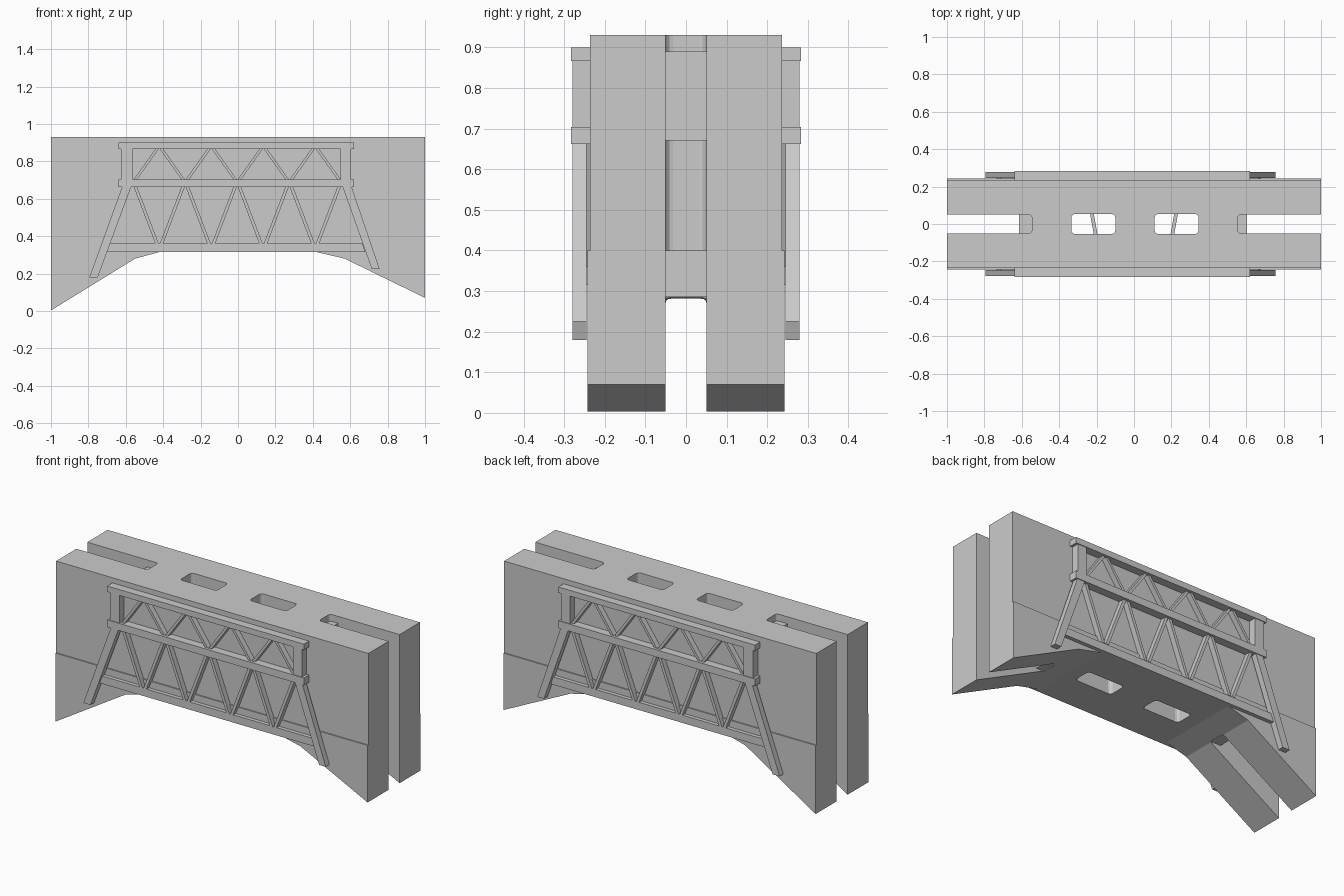
import bpy, bmesh, math
from mathutils import Vector

if "Cube" in bpy.data.objects:
    bpy.data.objects.remove(bpy.data.objects["Cube"])


def prism(name, pts, lo, hi, axis='y'):
    """Extrude a closed profile: (x, z) along y, or (x, y) along z."""
    bm = bmesh.new()
    co = (lambda p, d: (p[0], d, p[1])) if axis == 'y' else (lambda p, d: (p[0], p[1], d))
    a = [bm.verts.new(co(p, lo)) for p in pts]
    b = [bm.verts.new(co(p, hi)) for p in pts]
    bm.faces.new(a)
    bm.faces.new(b[::-1])
    n = len(pts)
    for i in range(n):
        j = (i + 1) % n
        bm.faces.new((a[i], b[i], b[j], a[j]))
    bmesh.ops.recalc_face_normals(bm, faces=bm.faces[:])
    me = bpy.data.meshes.new(name)
    bm.to_mesh(me)
    bm.free()
    ob = bpy.data.objects.new(name, me)
    bpy.context.collection.objects.link(ob)
    return ob


def box(name, x0, x1, y0, y1, z0, z1):
    return prism(name, [(x0, z0), (x1, z0), (x1, z1), (x0, z1)], y0, y1)


def rounded(x0, x1, h, r):
    """Rectangle in plan with softened corners."""
    pts = []
    for cx, cy, a0 in ((x1 - r, h - r, 0), (x0 + r, h - r, 90),
                       (x0 + r, r - h, 180), (x1 - r, r - h, 270)):
        for k in range(4):
            a = math.radians(a0 + 30 * k)
            pts.append((cx + r * math.cos(a), cy + r * math.sin(a)))
    return pts


def cut(target, cutter):
    cutter.hide_render = True
    cutter.hide_viewport = False
    m = target.modifiers.new("cut", 'BOOLEAN')
    m.operation = 'DIFFERENCE'
    m.solver = 'EXACT'
    m.object = cutter
    bpy.context.view_layer.objects.active = target
    bpy.ops.object.modifier_apply(modifier=m.name)
    bpy.data.objects.remove(cutter)


# Bridge body: side profile with arched underside
body = prism("bridge_body", [(-1, 0.003), (-0.55, 0.28), (-0.42, 0.315), (0.42, 0.315),
                             (0.57, 0.28), (1, 0.07), (1, 0.93), (-1, 0.93)], -0.243, 0.243)

# Upper walls step in slightly above the ledge line
for s in (-1, 1):
    y0, y1 = sorted((s * 0.236, s * 0.4))
    cut(body, box("step_cutter", -1.2, 1.2, y0, y1, 0.4, 1.2))

# Deck windows and open end slots
for x0, x1 in ((-0.335, -0.10), (0.11, 0.345)):
    cut(body, prism("window_cutter", rounded(x0, x1, 0.053, 0.018), -0.2, 1.2, 'z'))
cut(body, prism("left_slot_cutter", rounded(-1.3, -0.545, 0.05, 0.018), -0.2, 1.2, 'z'))
cut(body, prism("right_slot_cutter", rounded(0.553, 1.3, 0.05, 0.018), -0.2, 1.2, 'z'))

# Portal blocks and sills inside the end slots
for side, a, b in (("left", -0.615, -0.54), ("right", 0.548, 0.605)):
    box(side + "_portal", a, b, -0.052, 0.052, 0.67, 0.89)
    box(side + "_portal_base", a, b, -0.052, 0.052, 0.285, 0.40)

# Slanted braces across the windows
for s in (-1, 1):
    prism("window_brace", [(s * 0.235, 0.055), (s * 0.215, 0.055),
                           (s * 0.195, -0.055), (s * 0.215, -0.055)], 0.67, 0.70, 'z')


def truss(name, s):
    def part(label, pts, y0, y1):
        a, b = sorted((s * y0, s * y1))
        return prism(name + "_" + label, pts, a, b)

    def bar(label, x0, x1, z0, z1, y0, y1):
        return part(label, [(x0, z0), (x1, z0), (x1, z1), (x0, z1)], y0, y1)

    # Chords
    bar("top_chord", -0.64, 0.62, 0.866, 0.90, 0.235, 0.283)
    bar("middle_chord", -0.64, 0.62, 0.662, 0.704, 0.235, 0.283)
    part("bottom_chord", [(-0.735, 0.315), (0.68, 0.315), (0.665, 0.36), (-0.715, 0.36)],
         0.24, 0.265)
    # Upright end posts
    bar("left_post", -0.625, -0.565, 0.704, 0.866, 0.235, 0.279)
    bar("right_post", 0.548, 0.605, 0.704, 0.866, 0.235, 0.279)
    # Splayed legs
    part("left_leg", [(-0.62, 0.662), (-0.795, 0.18), (-0.75, 0.18), (-0.572, 0.662)],
         0.245, 0.279)
    part("right_leg", [(0.56, 0.662), (0.715, 0.225), (0.757, 0.225), (0.608, 0.662)],
         0.245, 0.279)
    # Zigzag bracing in both panels
    w = 0.009
    nodes = [-0.56 + 0.139 * i for i in range(9)]
    for i in range(8):
        xa, xb = nodes[i], nodes[i + 1]
        up = i % 2 == 0
        d = 0.008 if up else -0.008
        for label, lo, hi, flip in (("upper_brace", 0.704, 0.866, False),
                                    ("lower_brace", 0.36, 0.662, True)):
            za, zb = (lo, hi) if up != flip else (hi, lo)
            part(label, [(xa + 0.012 - w, za), (xa + 0.012 + w, za),
                         (xb - 0.012 + w, zb), (xb - 0.012 - w, zb)], 0.235, 0.268)


truss("front_truss", -1)
truss("back_truss", 1)
